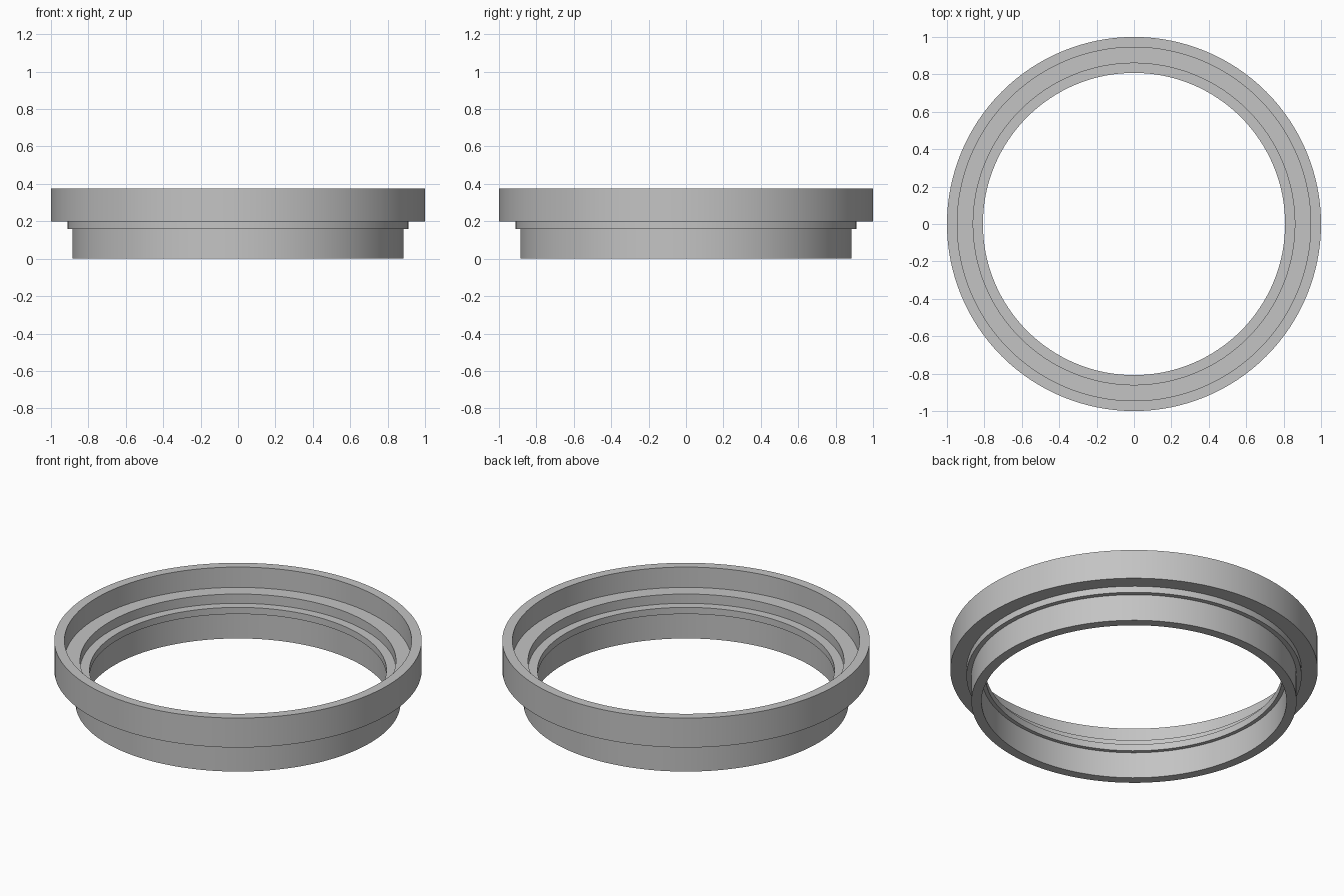
import bpy
import bmesh
import math

if "Cube" in bpy.data.objects:
    bpy.data.objects.remove(bpy.data.objects["Cube"], do_unlink=True)

# Single plain grey material
grey = bpy.data.materials.new("plain grey")
grey.use_nodes = True
colour = (0.55, 0.55, 0.55, 1)
grey.diffuse_color = colour
grey.node_tree.nodes["Principled BSDF"].inputs["Base Color"].default_value = colour


def lathe(name, profile, segments=128):
    """Spin a closed (radius, height) profile around z into a ring."""
    bm = bmesh.new()
    verts = [bm.verts.new((r, 0, z)) for r, z in profile]
    edges = [bm.edges.new((v, verts[i - 1])) for i, v in enumerate(verts)]
    bmesh.ops.spin(bm, geom=verts + edges, cent=(0, 0, 0), axis=(0, 0, 1),
                   angle=math.tau, steps=segments, use_duplicate=False)
    bmesh.ops.remove_doubles(bm, verts=bm.verts, dist=0.0005)
    bmesh.ops.recalc_face_normals(bm, faces=bm.faces)
    mesh = bpy.data.meshes.new(name)
    bm.to_mesh(mesh)
    bm.free()
    mesh.materials.append(grey)
    ring = bpy.data.objects.new(name, mesh)
    bpy.context.collection.objects.link(ring)
    bpy.ops.object.select_all(action="DESELECT")
    ring.select_set(True)
    bpy.context.view_layer.objects.active = ring
    bpy.ops.object.shade_smooth_by_angle(angle=math.radians(30))
    return ring


# Outer wall going up, then the stepped bore going down
lathe("stepped_ring", [
    (0.885, 0), (0.885, 0.16),          # lower sleeve
    (0.912, 0.16), (0.912, 0.198),      # narrow shoulder
    (1, 0.198), (1, 0.375),             # wide rim
    (0.945, 0.375), (0.945, 0.253),     # upper recess
    (0.86, 0.253), (0.86, 0.197),       # middle recess
    (0.808, 0.197), (0.808, 0.157),     # inner lip
    (0.83, 0.157), (0.83, 0),           # sleeve bore
])
